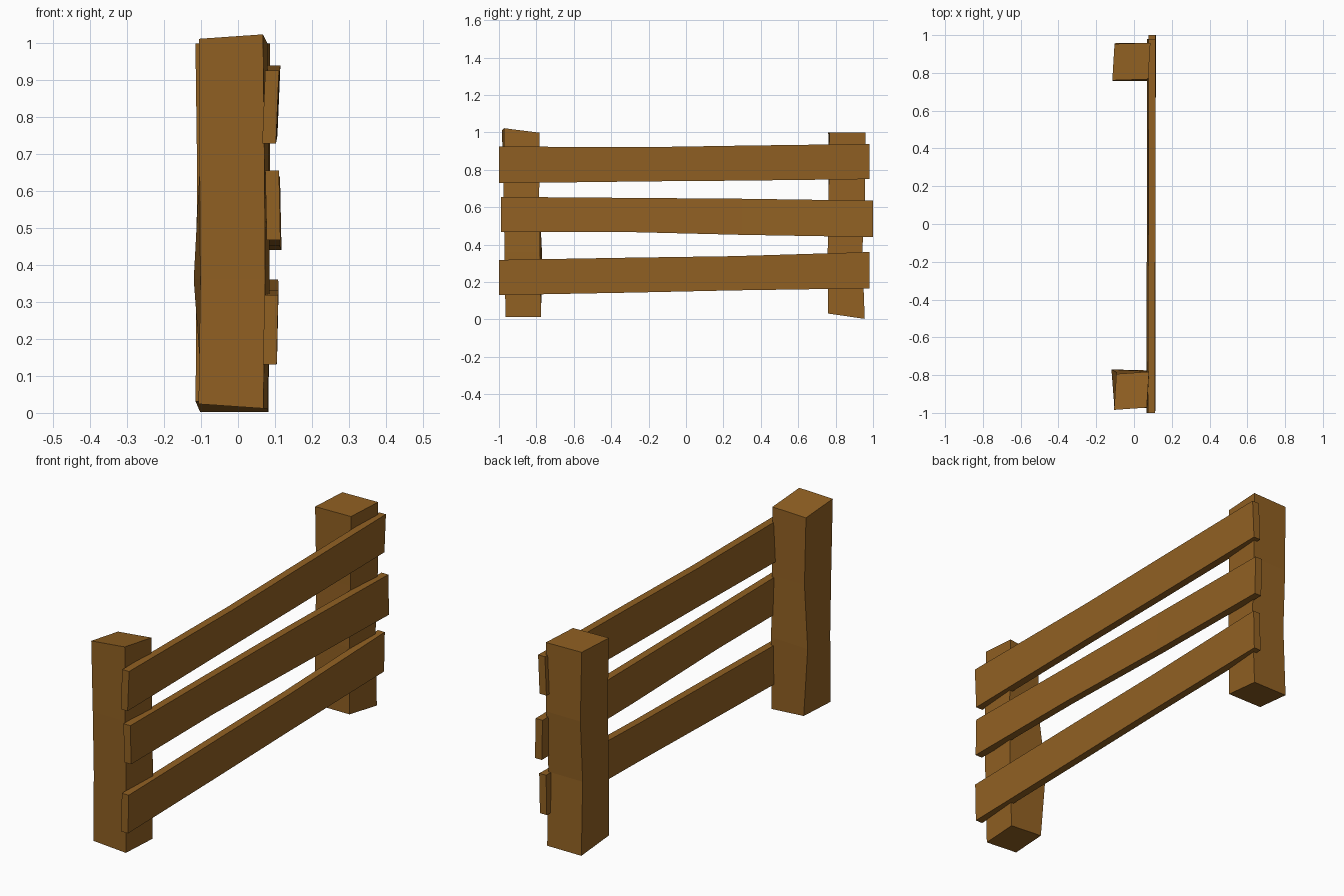
import bpy
import bmesh

cube = bpy.data.objects.get("Cube")
if cube:
    bpy.data.objects.remove(cube, do_unlink=True)

# Single brown wood colour
wood = bpy.data.materials.new("brown_wood")
wood.use_nodes = True
brown = (0.285, 0.119, 0.0165, 1)
wood.diffuse_color = brown
shader = next(n for n in wood.node_tree.nodes if n.type == 'BSDF_PRINCIPLED')
shader.inputs["Base Color"].default_value = brown
shader.inputs["Roughness"].default_value = 0.9

CORNERS = ((-1, -1), (1, -1), (1, 1), (-1, 1))


def loft(name, rings):
    """Skin a stack of four-cornered rings into a closed, flat-shaded beam."""
    bm = bmesh.new()
    loops = [[bm.verts.new(p) for p in ring] for ring in rings]
    for a, b in zip(loops, loops[1:]):
        for i in range(4):
            j = (i + 1) % 4
            bm.faces.new((a[i], a[j], b[j], b[i]))
    bm.faces.new(loops[0][::-1])
    bm.faces.new(loops[-1])
    bmesh.ops.recalc_face_normals(bm, faces=bm.faces)
    mesh = bpy.data.meshes.new(name)
    bm.to_mesh(mesh)
    bm.free()
    mesh.materials.append(wood)
    obj = bpy.data.objects.new(name, mesh)
    bpy.context.collection.objects.link(obj)
    return obj


def post_ring(x, y, z, width, depth, tilt_x=0, tilt_y=0, skew=0):
    """Horizontal section of a post; the tilts slope the cut end."""
    return [(x + sx * width / 2 + sy * 0.006,
             y + sy * depth / 2 + sx * skew,
             z + sx * tilt_x + sy * tilt_y) for sx, sy in CORNERS]


def rail(name, stations, lean):
    """Plank running along y through (y, bottom, top, x) stations."""
    thick = 0.037
    rings = []
    for y, low, high, x in stations:
        mid, half = (low + high) / 2, (high - low) / 2
        rings.append([(x + sx * thick / 2 + sz * lean, y, mid + sz * half)
                      for sx, sz in CORNERS])
    return loft(name, rings)


# Front post, with a bulge on its inner back corner
front = [
    post_ring(-0.013, -0.87, 0.018, 0.175, 0.19, tilt_x=-0.006),
    post_ring(-0.008, -0.875, 0.36, 0.175, 0.19),
    post_ring(-0.01, -0.88, 0.66, 0.175, 0.19),
    post_ring(-0.013, -0.883, 1.004, 0.173, 0.19, 0.006, -0.012, 0.006),
]
bx, by, bz = front[1][3]
front[1][3] = (bx - 0.03, by + 0.01, bz)
loft("front_post", front)

# Back post, its foot cut at a slope
loft("back_post", [
    post_ring(-0.016, 0.858, 0.017, 0.185, 0.195, tilt_y=-0.014),
    post_ring(-0.014, 0.85, 0.36, 0.185, 0.185),
    post_ring(-0.012, 0.86, 0.66, 0.185, 0.195),
    post_ring(-0.014, 0.86, 0.998, 0.19, 0.193, skew=0.003),
])

# Three uneven rails nailed to the posts
rail("lower_rail", [(-1, 0.13, 0.318, 0.088), (-0.3, 0.143, 0.33, 0.089),
                    (0.25, 0.155, 0.338, 0.089), (0.98, 0.166, 0.36, 0.088)], 0.002)
rail("middle_rail", [(-0.99, 0.467, 0.655, 0.094), (-0.35, 0.468, 0.65, 0.092),
                     (0.3, 0.452, 0.645, 0.092), (1, 0.44, 0.635, 0.097)], -0.002)
rail("upper_rail", [(-1, 0.728, 0.924, 0.088), (-0.2, 0.738, 0.921, 0.09),
                    (0.3, 0.742, 0.929, 0.091), (0.98, 0.75, 0.938, 0.092)], 0.004)
